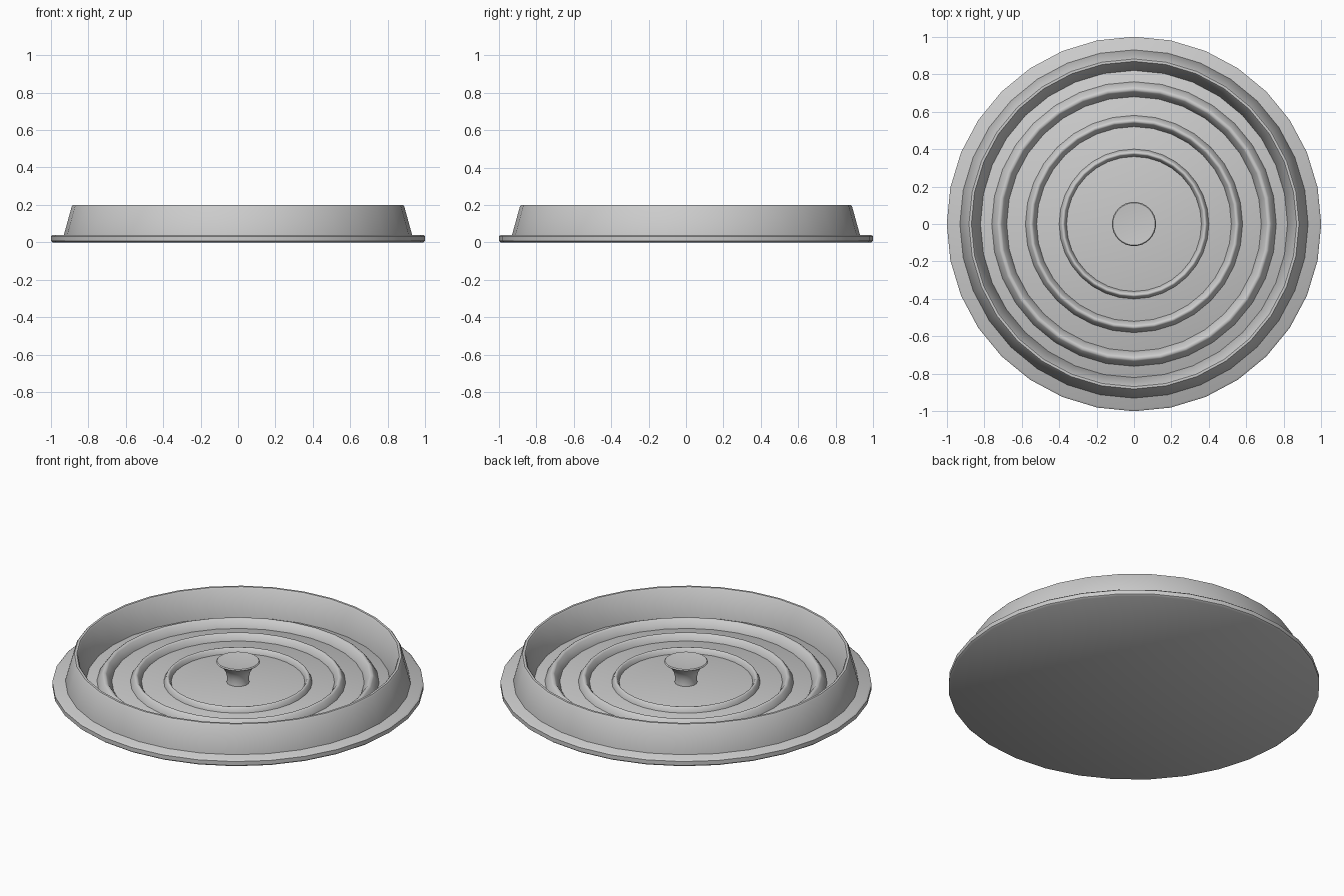
import bpy, bmesh, math

SEGMENTS = 32
FLOOR = 0.04

if "Cube" in bpy.data.objects:
    bpy.data.objects.remove(bpy.data.objects["Cube"], do_unlink=True)

stone = bpy.data.materials.new("grey_stone")
stone.use_nodes = True
grey = (0.6, 0.6, 0.6, 1)
stone.diffuse_color = grey
stone.node_tree.nodes["Principled BSDF"].inputs["Base Color"].default_value = grey


def revolve(name, profile, segments=SEGMENTS, closed=False):
    """Turn a (radius, height) profile around the z axis."""
    bm = bmesh.new()
    verts = [bm.verts.new((r, 0, z)) for r, z in profile]
    pairs = list(zip(verts, verts[1:]))
    if closed:
        pairs.append((verts[-1], verts[0]))
    edges = [bm.edges.new(p) for p in pairs]
    bmesh.ops.spin(bm, geom=verts + edges, cent=(0, 0, 0), axis=(0, 0, 1),
                   angle=math.tau, steps=segments, use_duplicate=False)
    bmesh.ops.remove_doubles(bm, verts=bm.verts, dist=0.0005)
    bmesh.ops.recalc_face_normals(bm, faces=bm.faces)
    mesh = bpy.data.meshes.new(name)
    bm.to_mesh(mesh)
    bm.free()
    obj = bpy.data.objects.new(name, mesh)
    bpy.context.collection.objects.link(obj)
    mesh.materials.append(stone)
    bpy.ops.object.select_all(action='DESELECT')
    obj.select_set(True)
    bpy.context.view_layer.objects.active = obj
    bpy.ops.object.shade_smooth_by_angle(angle=math.radians(50))
    return obj


def ridge(name, inner, outer, height, crest, round_off):
    """Ring with sloping sides and a softened crest."""
    mid = (inner + outer) / 2
    base, top = FLOOR - 0.01, FLOOR + height
    revolve(name, [
        (inner, base), (inner, FLOOR),
        (mid - crest, top - round_off), (mid - crest / 2, top),
        (mid + crest / 2, top), (mid + crest, top - round_off),
        (outer, FLOOR), (outer, base)], closed=True)


# Base plate with a softened rim
revolve("base_plate", [
    (0, 0), (0.99, 0), (1, 0.008), (1, 0.032), (0.99, FLOOR), (0, FLOOR)])

# Tall outer wall and the three low rings inside it
ridge("basin_wall", 0.82, 0.93, 0.16, 0.013, 0.008)
ridge("outer_ring", 0.68, 0.76, 0.045, 0.012, 0.005)
ridge("middle_ring", 0.52, 0.58, 0.035, 0.010, 0.005)
ridge("inner_ring", 0.36, 0.40, 0.028, 0.008, 0.004)

# Flared centre spout with a slightly dished top
revolve("centre_spout", [
    (0, 0.03), (0.062, 0.03), (0.06, 0.05), (0.06, 0.075), (0.067, 0.105),
    (0.085, 0.135), (0.108, 0.152), (0.118, 0.160), (0.113, 0.166), (0, 0.156)])
